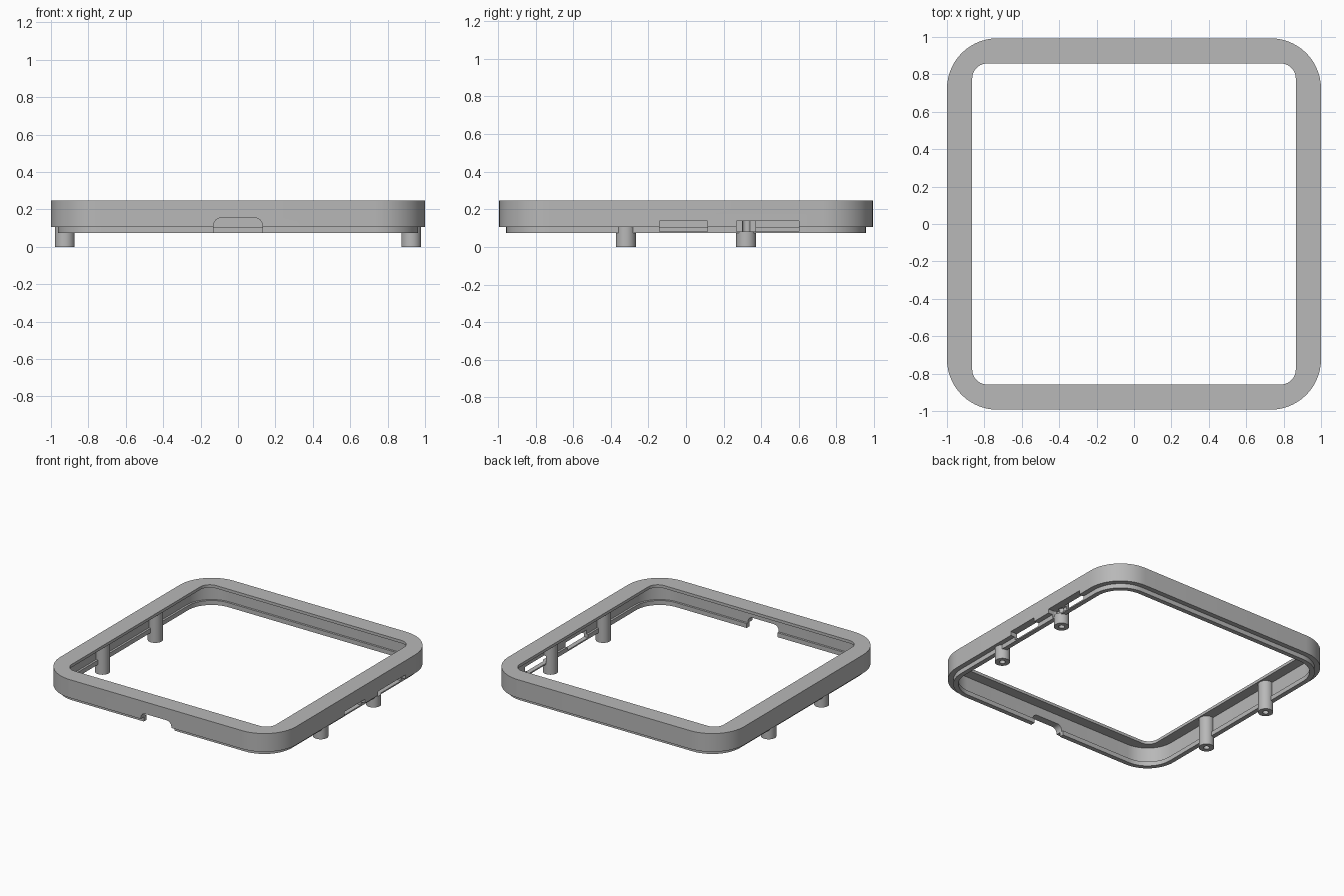
import bpy, bmesh, math

old = bpy.data.objects.get("Cube")
if old:
    bpy.data.objects.remove(old, do_unlink=True)

grey = bpy.data.materials.new("plain_grey")
grey.use_nodes = True
GREY = (0.48, 0.48, 0.48, 1)
grey.diffuse_color = GREY
grey.node_tree.nodes["Principled BSDF"].inputs["Base Color"].default_value = GREY

TOP = 0.247
HALF_X, HALF_Y = 1.0, 0.993


def finish(name, bm):
    bmesh.ops.recalc_face_normals(bm, faces=bm.faces)
    mesh = bpy.data.meshes.new(name)
    bm.to_mesh(mesh)
    bm.free()
    mesh.materials.append(grey)
    ob = bpy.data.objects.new(name, mesh)
    bpy.context.collection.objects.link(ob)
    return ob


def rounded_rect(hx, hy, r, seg=14):
    pts = []
    for i, (sx, sy) in enumerate([(1, 1), (-1, 1), (-1, -1), (1, -1)]):
        for k in range(seg + 1):
            a = math.pi / 2 * (i + k / seg)
            pts.append((sx * (hx - r) + r * math.cos(a), sy * (hy - r) + r * math.sin(a)))
    return pts


def ring_sweep(name, section):
    """Closed ring lofted through (inset, corner radius, z) outlines."""
    bm = bmesh.new()
    rings = [[bm.verts.new((x, y, z)) for x, y in rounded_rect(HALF_X - d, HALF_Y - d, r)]
             for d, r, z in section]
    n = len(rings[0])
    for i, a in enumerate(rings):
        b = rings[(i + 1) % len(rings)]
        for k in range(n):
            j = (k + 1) % n
            bm.faces.new((a[k], a[j], b[j], b[k]))
    return finish(name, bm)


def cylinder(name, x, y, z0, z1, r, seg=32):
    bm = bmesh.new()
    bmesh.ops.create_cone(bm, cap_ends=True, segments=seg, radius1=r, radius2=r, depth=z1 - z0)
    bmesh.ops.translate(bm, verts=bm.verts, vec=(x, y, (z0 + z1) / 2))
    return finish(name, bm)


def box(name, lo, hi):
    bm = bmesh.new()
    bmesh.ops.create_cube(bm, size=1)
    for v in bm.verts:
        v.co = [lo[i] if v.co[i] < 0 else hi[i] for i in range(3)]
    return finish(name, bm)


def cut(target, cutter):
    mod = target.modifiers.new("cut", 'BOOLEAN')
    mod.operation = 'DIFFERENCE'
    mod.solver = 'EXACT'
    mod.object = cutter
    cutter.hide_render = True
    cutter.hide_set(True)
    cutter.display_type = 'WIRE'


# Frame: top flange, outer wall and stepped locating lip
frame = ring_sweep("bezel_frame", [
    (0, 0.27, TOP), (0, 0.27, 0.107),
    (0.037, 0.235, 0.107), (0.037, 0.235, 0.073),
    (0.072, 0.2, 0.073), (0.072, 0.2, 0.107),
    (0.056, 0.215, 0.107), (0.056, 0.215, 0.225),
    (0.135, 0.08, 0.225), (0.135, 0.08, TOP)])

# Cable notch with rounded upper corners in the front wall
bm = bmesh.new()
outline = [(x, y + 0.055) for x, y in rounded_rect(0.13, 0.1, 0.04, 6)]
face = bm.faces.new([bm.verts.new((x, -1.1, z)) for x, z in outline])
ext = bmesh.ops.extrude_face_region(bm, geom=[face])
bmesh.ops.translate(bm, vec=(0, 0.21, 0),
                    verts=[g for g in ext["geom"] if isinstance(g, bmesh.types.BMVert)])
cut(frame, finish("notch_cutter", bm))

# Two port slots in the left wall
slots = [box("slot_cutter", (0.925, y0, 0.083), (1.1, y1, 0.138))
         for y0, y1 in [(-0.14, 0.113), (0.268, 0.6)]]
for s in slots:
    cut(frame, s)

# Screw posts with blind holes
posts = []
for side, sx in (("left", 1), ("right", -1)):
    for end, sy in (("front", -1), ("back", 1)):
        x, y = sx * 0.926, sy * 0.32
        post = cylinder(f"{end}_{side}_screw_post", x, y, 0, 0.235, 0.053)
        cut(post, cylinder("hole_cutter", x, y, -0.05, 0.16, 0.021, 20))
        if sx > 0 and sy > 0:
            cut(post, slots[1])
        posts.append(post)

# Smooth round walls, crisp edges
for ob in [frame] + posts:
    bpy.ops.object.select_all(action='DESELECT')
    bpy.context.view_layer.objects.active = ob
    ob.select_set(True)
    for mod in list(ob.modifiers):
        bpy.ops.object.modifier_apply(modifier=mod.name)
    bpy.ops.object.shade_smooth_by_angle(angle=math.radians(30))
